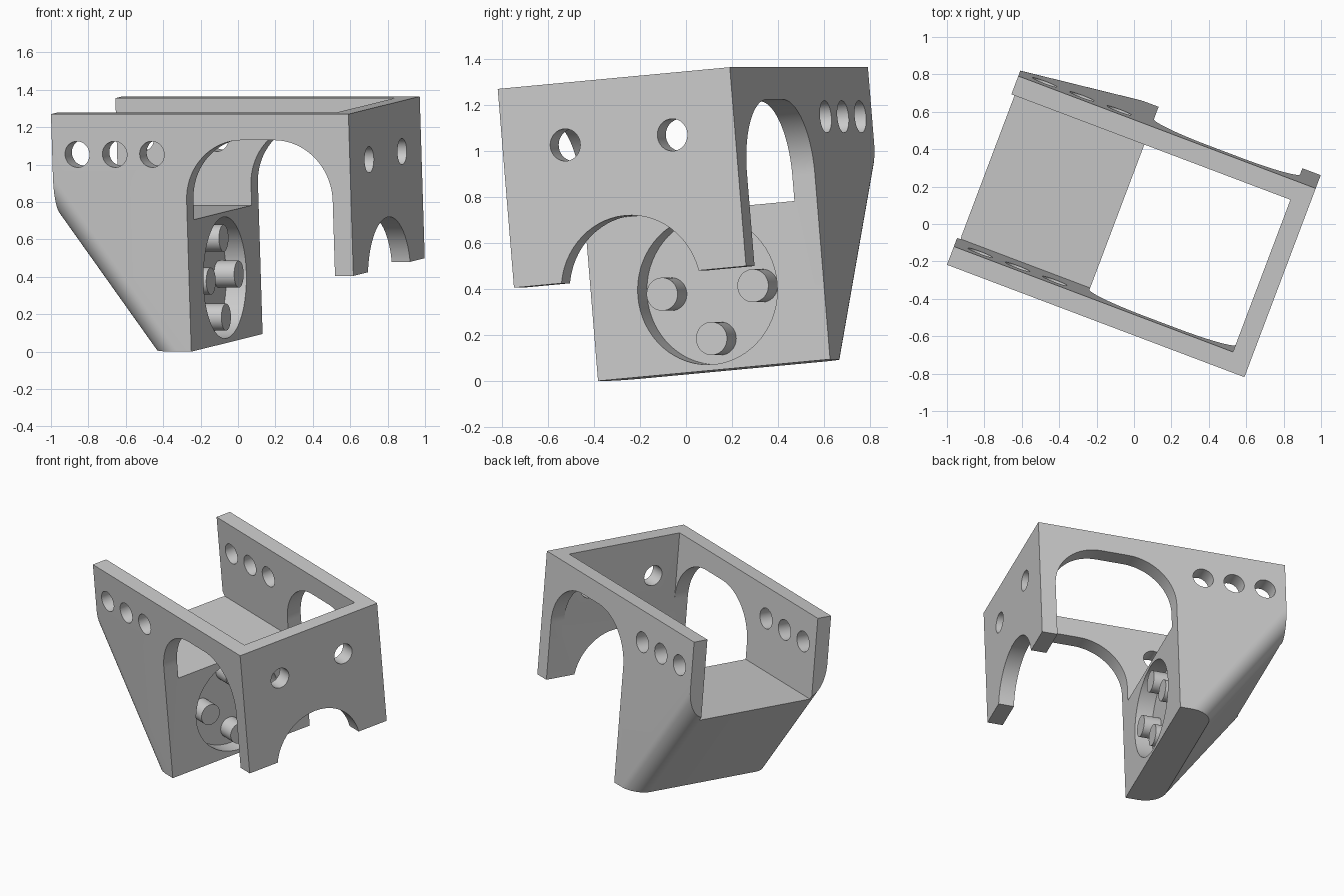
import bpy, bmesh
from math import radians, sin, cos, pi
from mathutils import Matrix, Vector

if "Cube" in bpy.data.objects:
    bpy.data.objects.remove(bpy.data.objects["Cube"])

# Overall sizes in the bracket's own frame: x along, y across, z down from the top
LENGTH, WIDTH, WALL = 1.70, 1.083, 0.105
DEPTH, END_DEPTH, FLOOR = 1.275, 0.868, 0.575
FACE_X = 0.76                       # face of the mounting block
MID_Y, AXLE_Z = WIDTH / 2, -0.925   # centre of the round recess
RECESS_R, RECESS_DEPTH, HOLE_R = 0.325, 0.115, 0.07

# The bracket stands turned and tilted
PLACE = (Matrix.Translation((-1, -0.218, 1.27))
         @ Matrix.Rotation(radians(-20.7), 4, 'Z')
         @ Matrix.Rotation(radians(5), 4, 'X'))

grey = bpy.data.materials.new("plain grey")
grey.use_nodes = True
COLOUR = (0.6, 0.6, 0.6, 1)
grey.diffuse_color = COLOUR
grey.node_tree.nodes["Principled BSDF"].inputs["Base Color"].default_value = COLOUR


def add_object(name, bm):
    bmesh.ops.recalc_face_normals(bm, faces=bm.faces)
    mesh = bpy.data.meshes.new(name)
    bm.to_mesh(mesh)
    bm.free()
    mesh.materials.append(grey)
    ob = bpy.data.objects.new(name, mesh)
    ob.matrix_world = PLACE
    bpy.context.collection.objects.link(ob)
    return ob


def cylinder(name, centre, radius, length, axis):
    bm = bmesh.new()
    turn = Matrix.Rotation(pi / 2, 4, 'Y' if axis == 'x' else 'X')
    bmesh.ops.create_cone(bm, cap_ends=True, segments=64, radius1=radius,
                          radius2=radius, depth=length,
                          matrix=Matrix.Translation(centre) @ turn)
    return add_object(name, bm)


def box(name, low, high):
    bm = bmesh.new()
    low, high = Vector(low), Vector(high)
    bmesh.ops.create_cube(bm, size=1, matrix=Matrix.Translation((low + high) / 2)
                          @ Matrix.Diagonal((*(high - low), 1)))
    return add_object(name, bm)


def select_only(ob):
    bpy.ops.object.select_all(action='DESELECT')
    ob.select_set(True)
    bpy.context.view_layer.objects.active = ob


def cut(ob, cutter):
    cutter.hide_render = True
    mod = ob.modifiers.new("cut", 'BOOLEAN')
    mod.operation, mod.solver, mod.object = 'DIFFERENCE', 'EXACT', cutter
    select_only(ob)
    bpy.ops.object.modifier_apply(modifier=mod.name)
    bpy.data.objects.remove(cutter)


# Side profile with the wide rounded arch
inner_x = LENGTH - WALL
arch_r, arch_top = 0.325, -0.14
profile = [(0, 0), (LENGTH, 0), (LENGTH, -END_DEPTH), (inner_x, -END_DEPTH)]
for centre_x, start in ((inner_x - arch_r, 0), (FACE_X + arch_r, pi / 2)):
    for i in range(25):
        a = start + i / 24 * pi / 2
        profile.append((centre_x + arch_r * cos(a), arch_top - arch_r + arch_r * sin(a)))
profile += [(FACE_X, -DEPTH), (0.525, -DEPTH), (0, -0.55)]

bm = bmesh.new()
side = bm.faces.new([bm.verts.new((x, 0, z)) for x, z in profile])
grown = bmesh.ops.extrude_face_region(bm, geom=[side])
bmesh.ops.translate(bm, vec=(0, WIDTH, 0),
                    verts=[v for v in grown["geom"] if isinstance(v, bmesh.types.BMVert)])

# Round the two long edges of the sloping side
slope_edges = [e for e in bm.edges
               if abs(e.verts[0].co.y - e.verts[1].co.y) < 1e-4
               and {round(v.co.z, 3) for v in e.verts} == {-DEPTH, -0.55}]
bmesh.ops.bevel(bm, geom=slope_edges, offset=0.125, segments=12, profile=0.5,
                affect='EDGES', clamp_overlap=False)
bracket = add_object("bracket", bm)

# Space between the walls
cut(bracket, box("cavity", (-0.5, WALL, -FLOOR), (inner_x, WIDTH - WALL, 0.5)))

# Round recess, end plate cut-out and bolt holes
cut(bracket, cylinder("recess", (FACE_X, MID_Y, AXLE_Z), RECESS_R, 2 * RECESS_DEPTH, 'x'))
cut(bracket, cylinder("end_cutout", (LENGTH, MID_Y, AXLE_Z), RECESS_R, 0.5, 'x'))
for s in (-1, 1):
    cut(bracket, cylinder("end_hole", (LENGTH, MID_Y + s * 0.25, -0.27), HOLE_R, 0.5, 'x'))
for x in (0.143, 0.357, 0.57):
    cut(bracket, cylinder("side_hole", (x, MID_Y, -0.216), HOLE_R, 2, 'y'))

# Four pins standing in the recess
parts = [bracket]
for i in range(4):
    a = i * pi / 2
    centre = (FACE_X - RECESS_DEPTH / 2 - 0.005, MID_Y + 0.212 * cos(a), AXLE_Z + 0.212 * sin(a))
    parts.append(cylinder(f"recess_pin_{i + 1}", centre, 0.072, RECESS_DEPTH + 0.01, 'x'))

for ob in parts:
    select_only(ob)
    bpy.ops.object.shade_smooth_by_angle(angle=radians(30))
